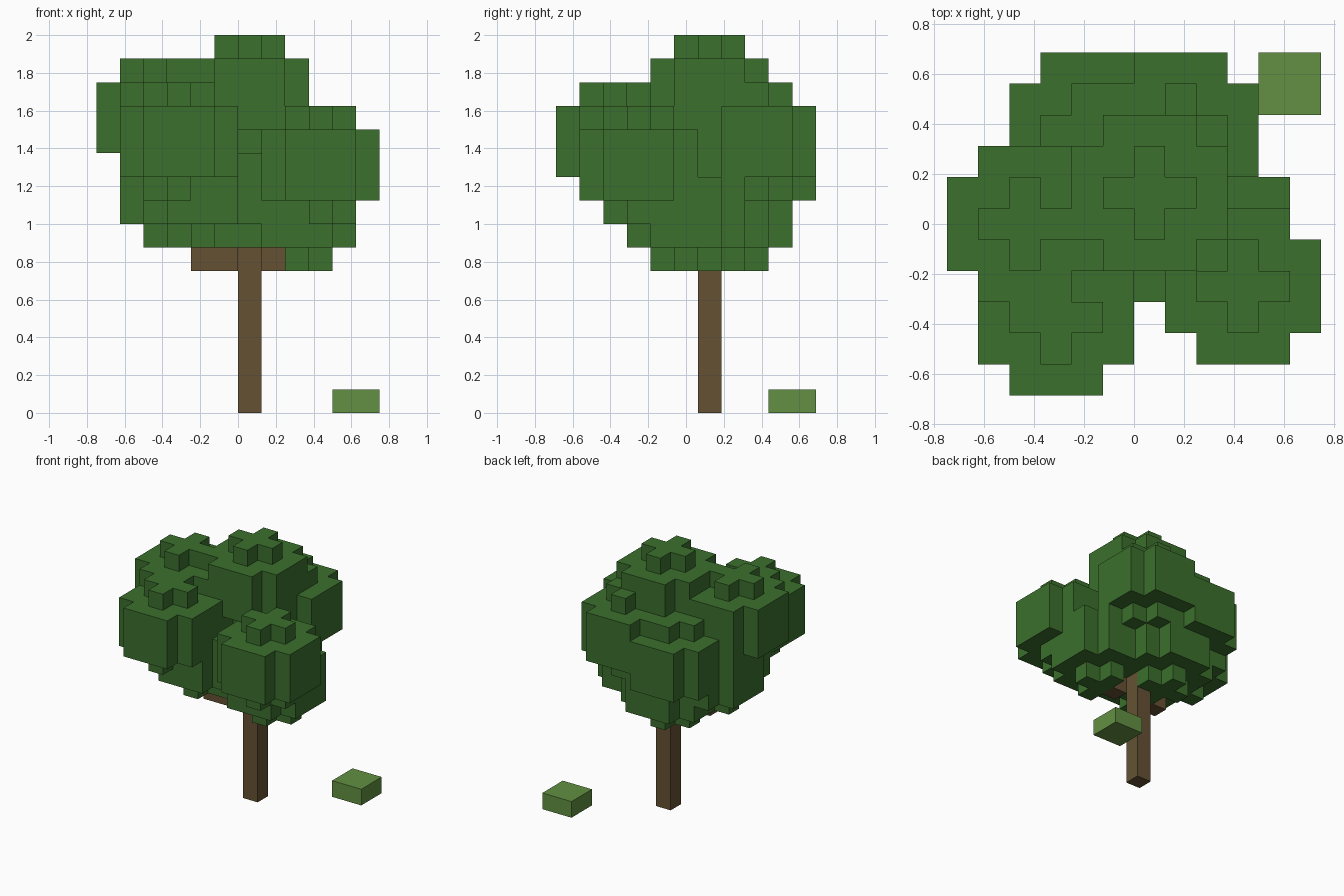
import bpy, bmesh
from mathutils import Vector

if "Cube" in bpy.data.objects:
    bpy.data.objects.remove(bpy.data.objects["Cube"], do_unlink=True)

CELL = 0.125
ORIGIN = Vector((-0.75, -0.6875, 0))


def make_material(name, rgb):
    mat = bpy.data.materials.new(name)
    mat.use_nodes = True
    color = (*rgb, 1)
    mat.diffuse_color = color
    mat.node_tree.nodes["Principled BSDF"].inputs["Base Color"].default_value = color
    return mat


def build_cells(name, cells, mat):
    """Make one shell around a set of grid cells, skipping inner walls."""
    bm = bmesh.new()
    for cell in cells:
        for axis in range(3):
            u, v = (axis + 1) % 3, (axis + 2) % 3
            for side in (0, 1):
                neighbour = list(cell)
                neighbour[axis] += 2 * side - 1
                if tuple(neighbour) in cells:
                    continue
                corners = []
                for a, b in ((0, 0), (1, 0), (1, 1), (0, 1)):
                    p = Vector(cell)
                    p[axis] += side
                    p[u] += a
                    p[v] += b
                    corners.append(bm.verts.new(ORIGIN + p * CELL))
                bm.faces.new(corners if side else corners[::-1])
    bmesh.ops.remove_doubles(bm, verts=bm.verts, dist=CELL / 100)
    mesh = bpy.data.meshes.new(name)
    bm.to_mesh(mesh)
    bm.free()
    mesh.materials.append(mat)
    obj = bpy.data.objects.new(name, mesh)
    bpy.context.collection.objects.link(obj)
    return obj


def leaf_ball(cx, cy, cz):
    """Five-cell ball: three wide layers, capped with a plus above and below."""
    span = range(-2, 3)
    return {(cx + x, cy + y, cz + z)
            for x in span for y in span for z in span
            if x * x + y * y <= (1 if abs(z) == 2 else 5)}


leaf_green = make_material("leaf green", (0.044, 0.162, 0.026))
bark_brown = make_material("bark brown", (0.130, 0.083, 0.034))
bush_green = make_material("bush green", (0.122, 0.279, 0.054))

# Trunk with short branches just under the crown
trunk = {(6, 6, z) for z in range(8)}
trunk |= {(5, 5, 6), (4, 5, 6), (7, 5, 6)}
build_cells("trunk", trunk, bark_brown)

# Crown of overlapping leaf balls
ball_centres = [
    (6, 6, 13), (2, 5, 12), (3, 2, 11), (9, 3, 10), (7, 8, 11),
    (4, 8, 10), (8, 5, 8), (4, 4, 9), (5, 7, 8), (3, 6, 9),
]
crown = set().union(*(leaf_ball(*c) for c in ball_centres))
build_cells("crown", crown - trunk, leaf_green)

# Small bush on the ground
build_cells("bush", {(x, y, 0) for x in (10, 11) for y in (9, 10)}, bush_green)
